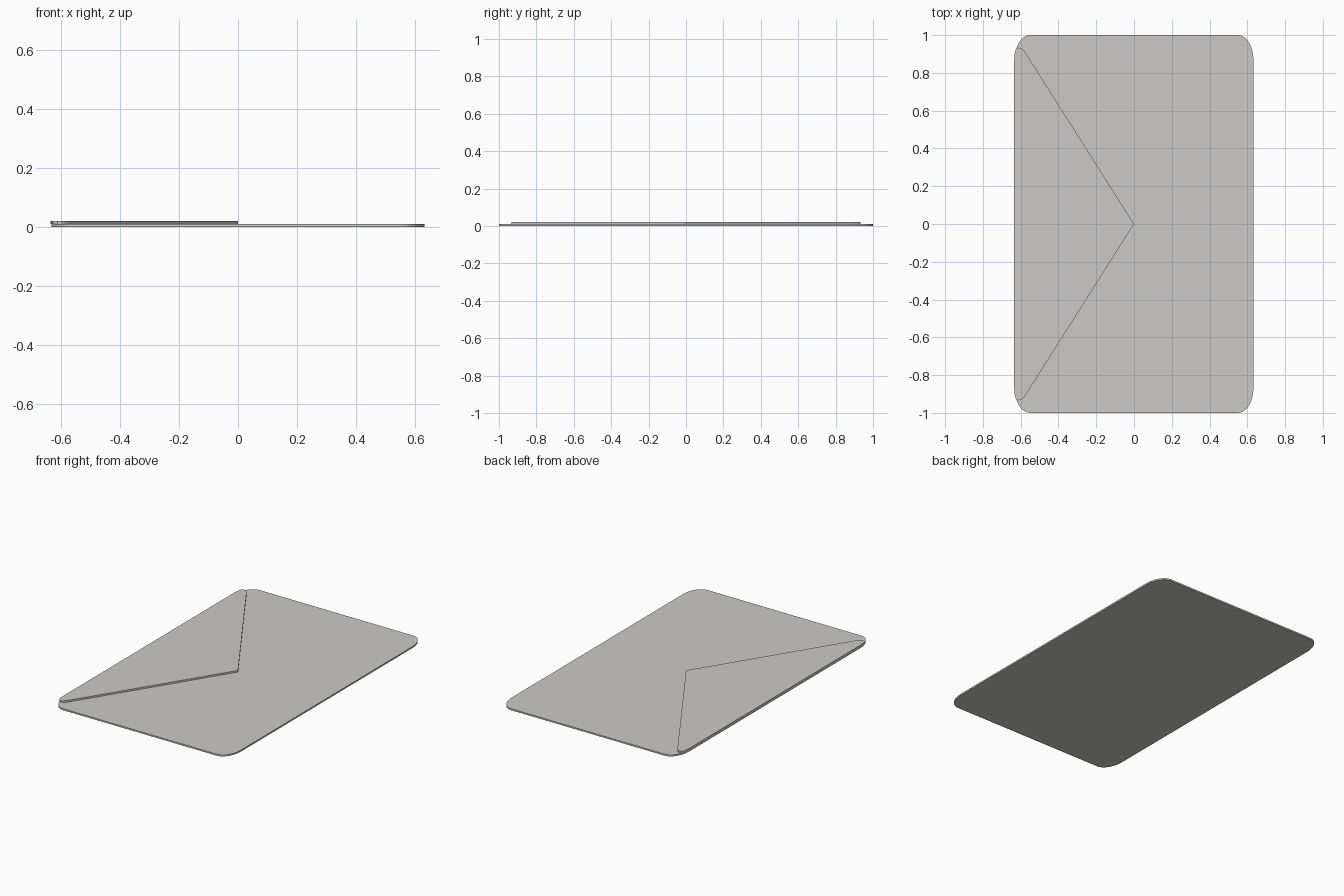
import bpy, bmesh
from math import sin, cos, radians

if "Cube" in bpy.data.objects:
    bpy.data.objects.remove(bpy.data.objects["Cube"])

paper = bpy.data.materials.new("warm grey paper")
paper.diffuse_color = (0.60, 0.59, 0.575, 1)
paper.use_nodes = True
paper.node_tree.nodes["Principled BSDF"].inputs["Base Color"].default_value = paper.diffuse_color

HX, HY = 0.632, 1.0      # half size of the envelope
RX, RY = 0.083, 0.13     # elliptical corner radii


def corner(sx, sy, a0, a1, steps, grow=0.0):
    """Points on one rounded corner, angle measured from the long edge."""
    pts = []
    for i in range(steps + 1):
        a = radians(a0 + (a1 - a0) * i / steps)
        pts.append((sx * (HX + grow - RX + RX * cos(a)),
                    sy * (HY - RY + RY * sin(a))))
    return pts


def plate(name, outline, z0, z1):
    """Extrude a flat outline between two heights."""
    bm = bmesh.new()
    face = bm.faces.new([bm.verts.new((x, y, z0)) for x, y in outline])
    ext = bmesh.ops.extrude_face_region(bm, geom=[face])
    top = [v for v in ext["geom"] if isinstance(v, bmesh.types.BMVert)]
    bmesh.ops.translate(bm, verts=top, vec=(0, 0, z1 - z0))
    bmesh.ops.recalc_face_normals(bm, faces=bm.faces)
    mesh = bpy.data.meshes.new(name)
    bm.to_mesh(mesh)
    bm.free()
    mesh.materials.append(paper)
    obj = bpy.data.objects.new(name, mesh)
    bpy.context.collection.objects.link(obj)
    return obj


# Envelope body: rectangle with rounded corners
body = (corner(1, 1, 0, 90, 10) + corner(-1, 1, 90, 0, 10)
        + corner(-1, -1, 0, 90, 10) + corner(1, -1, 90, 0, 10))
plate("envelope_body", body, 0.0, 0.01)

# Folded flap: tip at the centre, narrow rounded ends following the body corner
half = [(-0.570, 0.900), (-0.585, 0.920), (-0.598, 0.932), (-0.611, 0.934)]
half += corner(-1, 1, 25, 0, 4, grow=0.002)
flap = [(0, 0)] + half + [(x, -y) for x, y in reversed(half)]
plate("envelope_flap", flap, 0.01, 0.021)
